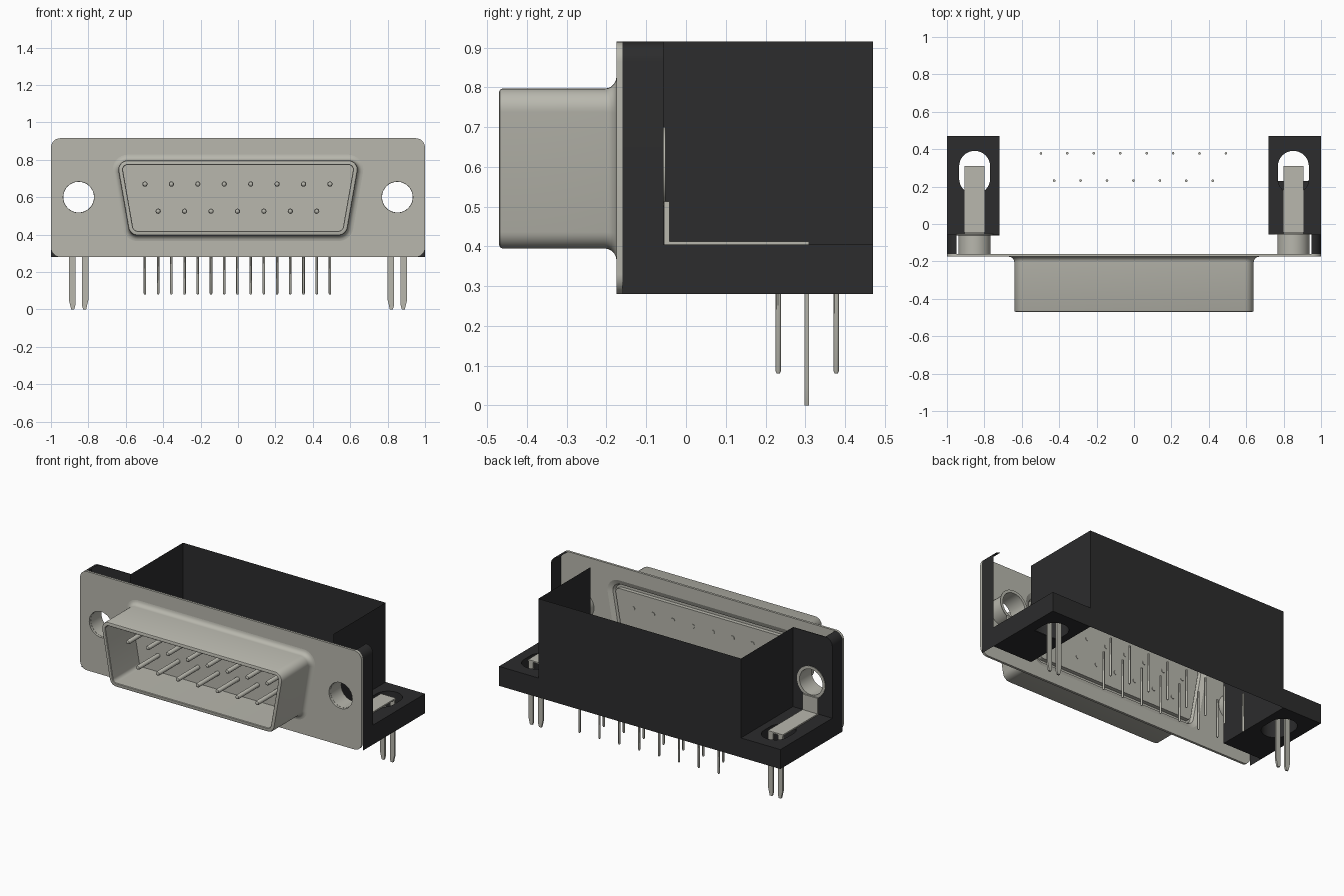
import bpy
from math import sin, cos, pi, atan2, radians
from mathutils import Vector

cube = bpy.data.objects.get("Cube")
if cube:
    bpy.data.objects.remove(cube, do_unlink=True)


def material(name, colour):
    m = bpy.data.materials.new(name)
    m.use_nodes = True
    m.diffuse_color = colour
    m.node_tree.nodes["Principled BSDF"].inputs["Base Color"].default_value = colour
    return m


METAL = material("warm grey metal", (0.48, 0.475, 0.42, 1))
BLACK = material("black plastic", (0.025, 0.025, 0.026, 1))


def finish(name, mesh, mat, smooth=True):
    ob = bpy.data.objects.new(name, mesh)
    bpy.context.collection.objects.link(ob)
    mesh.materials.clear()
    mesh.materials.append(mat)
    if smooth:
        bpy.ops.object.select_all(action='DESELECT')
        ob.select_set(True)
        bpy.context.view_layer.objects.active = ob
        bpy.ops.object.shade_smooth_by_angle(angle=radians(35))
    return ob


def loft(name, rings, mat, caps=False, loop=False, closed=True, smooth=True):
    """Skin a list of equal-length point rings."""
    n, k = len(rings[0]), len(rings)
    faces = []
    for i in range(k if loop else k - 1):
        a, b = i * n, (i + 1) % k * n
        for j in range(n if closed else n - 1):
            h = (j + 1) % n
            faces.append((a + j, a + h, b + h, b + j))
    if caps:
        faces += [tuple(range(n))[::-1], tuple(range((k - 1) * n, k * n))]
    me = bpy.data.meshes.new(name)
    me.from_pydata([p for r in rings for p in r], [], faces)
    me.update()
    return finish(name, me, mat, smooth)


def plate(name, loops, lo, hi, mat, upright=True):
    """Flat outline with holes, thickened along y (upright) or z."""
    cu = bpy.data.curves.new(name, 'CURVE')
    cu.dimensions, cu.fill_mode, cu.extrude = '2D', 'BOTH', (hi - lo) / 2
    for pts in loops:
        sp = cu.splines.new('POLY')
        sp.points.add(len(pts) - 1)
        for p, (u, v) in zip(sp.points, pts):
            p.co = (u, v, 0, 1)
        sp.use_cyclic_u = True
    tmp = bpy.data.objects.new(name, cu)
    bpy.context.collection.objects.link(tmp)
    dg = bpy.context.evaluated_depsgraph_get()
    me = bpy.data.meshes.new_from_object(tmp.evaluated_get(dg))
    bpy.data.objects.remove(tmp, do_unlink=True)
    mid = (lo + hi) / 2
    for v in me.vertices:
        x, y, z = v.co
        v.co = (x, mid - z, y) if upright else (x, y, mid + z)
    ob = finish(name, me, mat)
    return ob


def rounded(core, r, n=8):
    """Counter-clockwise core polygon grown outward by r with round corners."""
    out = []
    for i, c in enumerate(core):
        c, p, q = Vector(c), Vector(core[i - 1]), Vector(core[(i + 1) % len(core)])
        a0 = atan2((c - p).y, (c - p).x) - pi / 2
        a1 = atan2((q - c).y, (q - c).x) - pi / 2
        sweep = (a1 - a0) % (2 * pi)
        for s in range(n + 1):
            a = a0 + sweep * s / n
            out.append((c.x + r * cos(a), c.y + r * sin(a)))
    return out


def rect(x0, x1, y0, y1):
    return [(x0, y0), (x1, y0), (x1, y1), (x0, y1)]


def circle(x, z, r, n=32):
    return [(x + r * cos(2 * pi * i / n), z + r * sin(2 * pi * i / n)) for i in range(n)]


def ring_y(pts, y):
    return [(u, y, v) for u, v in pts]


def box(name, x, y, z, mat):
    return loft(name, [[(a, b, c) for a, b in rect(*x, *y)] for c in z], mat, caps=True, smooth=False)


D_CORE = [(-0.537, 0.445), (0.537, 0.445), (0.59, 0.747), (-0.59, 0.747)]
HOLE_X, HOLE_Z = 0.852, 0.6
BOTTOM, TOP = 0.28, 0.915

# Front flange with the D opening and two screw holes
plate("front_flange", [rounded(rect(-0.95, 0.95, BOTTOM + 0.05, TOP - 0.05), 0.05),
                       rounded(D_CORE, 0.08),
                       circle(HOLE_X, HOLE_Z, 0.083), circle(-HOLE_X, HOLE_Z, 0.083)],
      -0.175, -0.16, METAL)

# Drawn D-shaped shell: fillet, outer wall, rolled lip, inner wall, back recess
fillet = [(0.08 - 0.03 * sin(a), -0.205 + 0.03 * cos(a)) for a in (i * pi / 10 for i in range(6))]
section = fillet + [(0.05, -0.462), (0.047, -0.468), (0.042, -0.47), (0.028, -0.47),
                    (0.025, -0.466), (0.025, -0.19), (0.04, -0.19), (0.05, -0.172), (0.08, -0.16)]
loft("connector_shell", [ring_y(rounded(D_CORE, r), y) for r, y in section], METAL, loop=True)

# Insulator block holding the contacts
loft("contact_insulator", [ring_y(rounded(D_CORE, 0.0255), y) for y in (-0.2, -0.165)], METAL, caps=True)


def pin(name, x, z, leg_y):
    tip = [(0.005, -0.412), (0.011, -0.409), (0.014, -0.402), (0.014, -0.162)]
    loft(name + "_contact", [ring_y(circle(x, z, r, 12), y) for r, y in tip], METAL, caps=True)
    leg = [(0.004, 0.08), (0.007, 0.086), (0.007, 0.33)]
    loft(name + "_leg", [[(u, v, h) for u, v in circle(x, leg_y, r, 10)] for r, h in leg],
         METAL, caps=True)


# Two staggered rows of contacts and solder legs
for i in range(8):
    pin("upper_pin", (i - 3.5) * 0.1413 - 0.003, 0.67, 0.378)
for i in range(7):
    pin("lower_pin", (i - 3) * 0.1413 - 0.003, 0.525, 0.232)

# Open housing made of thin walls
path = [(-0.72, -0.057), (-0.72, 0.47), (0.72, 0.47), (0.72, -0.057)]
loft("housing_walls", [[(x, y, z) for x, y in path] for z in (BOTTOM, TOP)], BLACK,
     closed=False, smooth=False)

# Back plate of the rim, on the right end only
corner = [(-0.95 + 0.05 * cos(a), TOP - 0.05 + 0.05 * sin(a))
          for a in (pi / 2 + i * pi / 12 for i in range(7))]
plate("right_rim_plate", [[(-1, BOTTOM), (-0.72, BOTTOM), (-0.72, TOP)] + corner,
                          circle(-HOLE_X, HOLE_Z, 0.085)], -0.061, -0.057, BLACK)

for side, s in (("left", 1), ("right", -1)):
    # Rim wall with rounded top corner
    edge = [(-s * x, z) for x, z in corner + [(-1, BOTTOM)]]
    loft(side + "_rim_wall", [ring_y(edge, y) for y in (-0.16, -0.057)], BLACK, closed=False)

    # Mounting lug with rounded slot
    cx = s * HOLE_X
    slot = rounded([(cx, 0.243), (cx, 0.308)], 0.083, 16)
    xs = sorted((s * 0.72, s))
    plate(side + "_lug", [rect(*xs, -0.057, 0.47), slot], BOTTOM, 0.405, BLACK, upright=False)

    # Screw barrel and its rear collar
    plate(side + "_barrel", [circle(cx, HOLE_Z, 0.086), circle(cx, HOLE_Z, 0.082)],
          -0.16, -0.053, METAL)
    plate(side + "_barrel_collar", [circle(cx, HOLE_Z, 0.1), circle(cx, HOLE_Z, 0.082)],
          -0.056, -0.052, METAL)

    # Bent ground strap
    strap = (cx - 0.053, cx + 0.053)
    box(side + "_strap_upright", strap, (-0.055, -0.042), (0.405, 0.513), METAL)
    box(side + "_strap_foot", strap, (-0.055, 0.31), (0.404, 0.413), METAL)

    # Board lock prongs with tapered tips
    for t in (1, -1):
        prong = [(cx + t * a, z) for a, z in
                 ((0.018, 0.41), (0.018, 0.02), (0.024, 0), (0.04, 0), (0.052, 0.05), (0.052, 0.41))]
        plate(side + "_prong", [prong], 0.298, 0.31, METAL)

# Web closing part of the left slot
box("left_slot_web", (HOLE_X - 0.083, HOLE_X + 0.083), (0.155, 0.23), (BOTTOM, BOTTOM + 0.006), BLACK)
